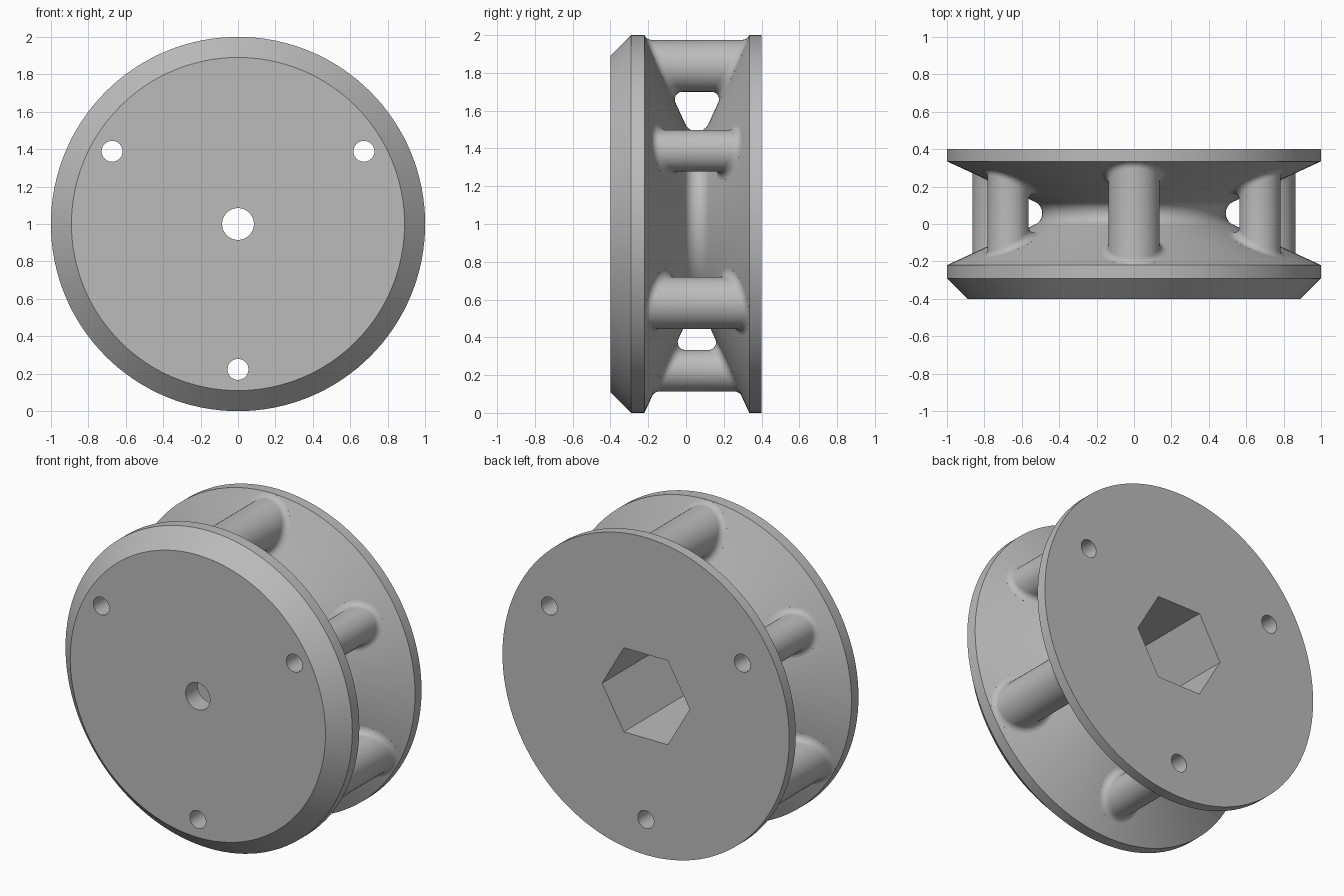
import bpy, bmesh
from math import sin, cos, pi, hypot, radians, atan
from mathutils import Vector

if "Cube" in bpy.data.objects:
    bpy.data.objects.remove(bpy.data.objects["Cube"])

grey = bpy.data.materials.new("plain grey")
grey.use_nodes = True
GREY = (0.5, 0.5, 0.5, 1)
grey.diffuse_color = GREY
grey.node_tree.nodes["Principled BSDF"].inputs["Base Color"].default_value = GREY

AXIS = Vector((0, 0, 1))
SLOPE = 0.46                # groove wall: y travel per unit of radius
FRONT, BACK = -0.22, 0.335  # groove wall y at the rim
FILLET = 0.04


def loft(name, rings):
    """Closed solid through a list of rings of points, with flat end caps."""
    bm = bmesh.new()
    loops = [[bm.verts.new(p) for p in ring] for ring in rings]
    n = len(loops[0])
    for a, b in zip(loops, loops[1:]):
        for i in range(n):
            j = (i + 1) % n
            bm.faces.new((a[i], a[j], b[j], b[i]))
    bm.faces.new(loops[0])
    bm.faces.new(loops[-1])
    bmesh.ops.recalc_face_normals(bm, faces=bm.faces)
    mesh = bpy.data.meshes.new(name)
    bm.to_mesh(mesh)
    bm.free()
    mesh.materials.append(grey)
    ob = bpy.data.objects.new(name, mesh)
    bpy.context.collection.objects.link(ob)
    return ob


def ring(y, r, n, centre=AXIS):
    return [centre + Vector((r * cos(2 * pi * i / n), y, r * sin(2 * pi * i / n)))
            for i in range(n)]


def lathe(name, profile, n, centre=AXIS):
    return loft(name, [ring(y, r, n, centre) for y, r in profile])


def polar(angle, r):
    return AXIS + Vector((r * cos(radians(angle)), 0, r * sin(radians(angle))))


def fillet_rings(centre, radius, y0, s, n=48, steps=6):
    """Rolling-ball blend from a sloped groove wall to a post."""
    rings = [[] for _ in range(steps + 1)]
    for i in range(n):
        out = Vector((cos(2 * pi * i / n), 0, sin(2 * pi * i / n)))
        ball = centre + out * (radius + FILLET)
        radial = ball - AXIS
        dist = radial.length
        ball.y = y0 + s * SLOPE * (1 - dist) + s * FILLET * hypot(1, SLOPE)
        to_wall = -(Vector((0, s, 0)) + radial.normalized() * SLOPE).normalized()
        for k in range(steps + 1):
            rings[k].append(ball + FILLET * to_wall.slerp(-out, k / steps))
    return rings


def post(name, centre, radius):
    front = fillet_rings(centre, radius, FRONT, 1)
    back = fillet_rings(centre, radius, BACK, -1)[::-1]
    end_a = [Vector((p.x, FRONT - 0.03, p.z)) for p in front[0]]
    end_b = [Vector((p.x, BACK + 0.03, p.z)) for p in back[-1]]
    return loft(name, [end_a] + front + back + [end_b])


def cut(ob, cutters):
    bpy.context.view_layer.objects.active = ob
    for c in cutters:
        m = ob.modifiers.new("cut", "BOOLEAN")
        m.operation, m.solver, m.object = "DIFFERENCE", "EXACT", c
        bpy.ops.object.modifier_apply(modifier=m.name)


# Grooved wheel with a rounded groove bottom
mid = (FRONT + BACK) / 2
half = atan(SLOPE)
bottom = 1 - (BACK - FRONT) / 2 / SLOPE
ball = 0.067
profile = [(-0.40, 0.89), (-0.29, 1), (FRONT, 1)]
for k in range(13):
    a = (k / 6 - 1) * (pi / 2 - half)
    profile.append((mid + ball * sin(a), bottom + ball / sin(half) - ball * cos(a)))
profile += [(BACK, 1), (0.40, 1)]
wheel = lathe("wheel", profile, 128)

# Thick solid posts and thinner bored posts, alternating
solid = [post("thick_post_%d" % i, polar(a, 0.8375), 0.1375)
         for i, a in enumerate((90, 210, 330))]
spots = [polar(a, 0.777) for a in (30, 150, 270)]
bored = [post("bored_post_%d" % i, c, 0.11) for i, c in enumerate(spots)]

# Bolt holes, axle hole and hexagonal socket
bolts = [lathe("bolt_cutter", [(-0.6, 0.056), (0.6, 0.056)], 32, c) for c in spots]
axle = lathe("axle_cutter", [(-0.6, 0.085), (0, 0.085)], 48)
socket = lathe("socket_cutter", [(-0.28, 0.306), (0.6, 0.306)], 6)
cut(wheel, bolts + [socket, axle])
for p, b in zip(bored, bolts):
    cut(p, [b])
for c in bolts + [axle, socket]:
    bpy.data.objects.remove(c)

# Smooth shading with crisp edges
bpy.ops.object.select_all(action="DESELECT")
for ob in [wheel] + solid + bored:
    ob.select_set(True)
bpy.context.view_layer.objects.active = wheel
bpy.ops.object.shade_smooth_by_angle(angle=radians(30))
